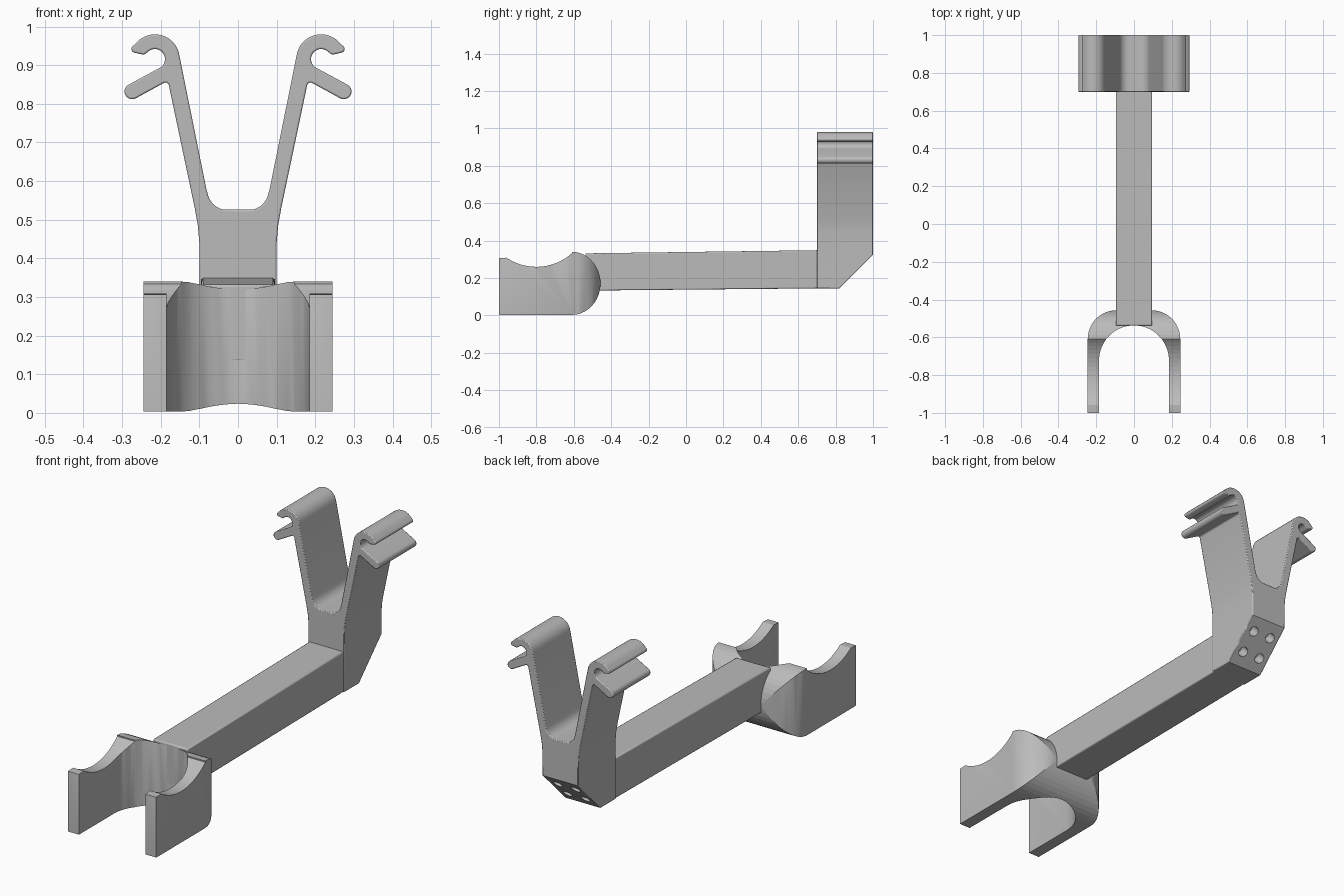
import bpy, bmesh, math
from mathutils import Vector, Matrix

if "Cube" in bpy.data.objects:
    bpy.data.objects.remove(bpy.data.objects["Cube"])

grey = bpy.data.materials.new("plain grey")
grey.diffuse_color = (0.5, 0.5, 0.5, 1)
grey.use_nodes = True
grey.node_tree.nodes["Principled BSDF"].inputs["Base Color"].default_value = grey.diffuse_color


def arc(cx, cy, rx, ry, a0, a1, n=10):
    """Points on an elliptical arc, angles in degrees."""
    out = []
    for i in range(n + 1):
        a = math.radians(a0 + (a1 - a0) * i / n)
        out.append((cx + rx * math.cos(a), cy + ry * math.sin(a)))
    return out


def prism(name, pts, axis, lo, hi):
    """Extrude a closed profile along x, y or z."""
    place = {"x": lambda a, b, t: (t, a, b),
             "y": lambda a, b, t: (a, t, b),
             "z": lambda a, b, t: (a, b, t)}[axis]
    bm = bmesh.new()
    face = bm.faces.new([bm.verts.new(place(a, b, lo)) for a, b in pts])
    ext = bmesh.ops.extrude_face_region(bm, geom=[face])
    shift = Vector(place(0, 0, hi - lo))
    bmesh.ops.translate(bm, vec=shift,
                        verts=[v for v in ext["geom"] if isinstance(v, bmesh.types.BMVert)])
    bmesh.ops.recalc_face_normals(bm, faces=bm.faces)
    me = bpy.data.meshes.new(name)
    bm.to_mesh(me)
    bm.free()
    ob = bpy.data.objects.new(name, me)
    bpy.context.collection.objects.link(ob)
    me.materials.append(grey)
    return ob


def boolean(ob, cutter, op):
    m = ob.modifiers.new(op.lower(), "BOOLEAN")
    m.operation, m.object, m.solver = op, cutter, "EXACT"
    cutter.hide_render = True
    cutter.hide_set(True)


def finish(ob, width, segments=2, angle=50):
    """Ease the sharp edges and shade smoothly."""
    if width:
        b = ob.modifiers.new("eased edges", "BEVEL")
        b.width, b.segments = width, segments
        b.limit_method, b.angle_limit = "ANGLE", math.radians(angle)
    bpy.ops.object.select_all(action="DESELECT")
    ob.select_set(True)
    bpy.context.view_layer.objects.active = ob
    bpy.ops.object.shade_smooth_by_angle(angle=math.radians(35))


# Clamp: U-shaped plan intersected with a scooped, round-backed side profile
half = [(0.245, -1.0)] + arc(0.095, -0.61, 0.15, 0.153, 0, 90, 14)
inner = [(0.185, -1.0)] + arc(0, -0.722, 0.185, 0.185, 0, 90, 16)
plan = (half + [(-x, y) for x, y in reversed(half)]
        + [(-x, y) for x, y in inner] + [(x, y) for x, y in reversed(inner[:-1])])
clamp = prism("clamp", plan, "z", -0.05, 0.4)
side = ([(-1.05, 0.005), (-0.98, 0.003), (-0.61, 0.003)]
        + arc(-0.61, 0.1715, 0.153, 0.1685, -80, 90, 20)
        + arc(-0.80, 0.545, 0.285, 0.285, -48, -124, 16)
        + [(-0.98, 0.308), (-1.05, 0.303)])
clamp_side = prism("clamp_side_cutter", side, "x", -0.4, 0.4)
boolean(clamp, clamp_side, "INTERSECT")
finish(clamp, 0.012, 3)

# Arm: slightly tapered bar
arm = prism("arm", [(-0.538, 0.133), (0.72, 0.145), (0.72, 0.349), (-0.538, 0.332)],
            "x", -0.096, 0.096)
finish(arm, 0.006)

# Fork: mirrored profile with a hook and a lower prong on each side
right = ([(0.1, 0.145), (0.1, 0.44), (0.104, 0.485), (0.112, 0.53), (0.179, 0.848)]
         + arc(0.188, 0.846, 0.009, 0.009, 150, 62, 4)
         + arc(0.274, 0.832, 0.02, 0.02, -118, 62, 10)
         + [(0.205, 0.892)]
         + arc(0.215, 0.916, 0.026, 0.026, 240, 50, 14)
         + [(0.243, 0.927)]
         + arc(0.266, 0.942, 0.010, 0.010, -70, 40, 5)
         + arc(0.215, 0.916, 0.064, 0.064, 38, 172, 16)
         + [(0.082, 0.58)]
         + arc(0.030, 0.580, 0.050, 0.054, -10, -90, 9))
fork_profile = right + [(-x, z) for x, z in reversed(right)]
fork = prism("fork", fork_profile, "y", 0.7, 1.0)

# Slanted heel under the fork
n = Vector((0, 1, -1)).normalized()
bm = bmesh.new()
bm.from_mesh(fork.data)
cut = bmesh.ops.bisect_plane(bm, geom=bm.verts[:] + bm.edges[:] + bm.faces[:],
                             plane_co=(0, 0.82, 0.145), plane_no=n, clear_outer=True)
bmesh.ops.holes_fill(bm, edges=[e for e in bm.edges if e.is_boundary], sides=0)
bmesh.ops.recalc_face_normals(bm, faces=bm.faces)
bm.to_mesh(fork.data)
bm.free()

# Four round holes in the heel
bm = bmesh.new()
along = Vector((0, 1, 1)).normalized()
turn = n.to_track_quat("Z", "Y").to_matrix().to_4x4()
for sx in (-1, 1):
    for sl in (-1, 1):
        c = Vector((sx * 0.05, 0.91, 0.235)) + along * sl * 0.055
        bmesh.ops.create_cone(bm, cap_ends=True, segments=24, radius1=0.024,
                              radius2=0.024, depth=0.12,
                              matrix=Matrix.Translation(c) @ turn)
me = bpy.data.meshes.new("hole_cutters")
bm.to_mesh(me)
bm.free()
holes = bpy.data.objects.new("hole_cutters", me)
bpy.context.collection.objects.link(holes)
me.materials.append(grey)
finish(fork, 0.004)
boolean(fork, holes, "DIFFERENCE")
